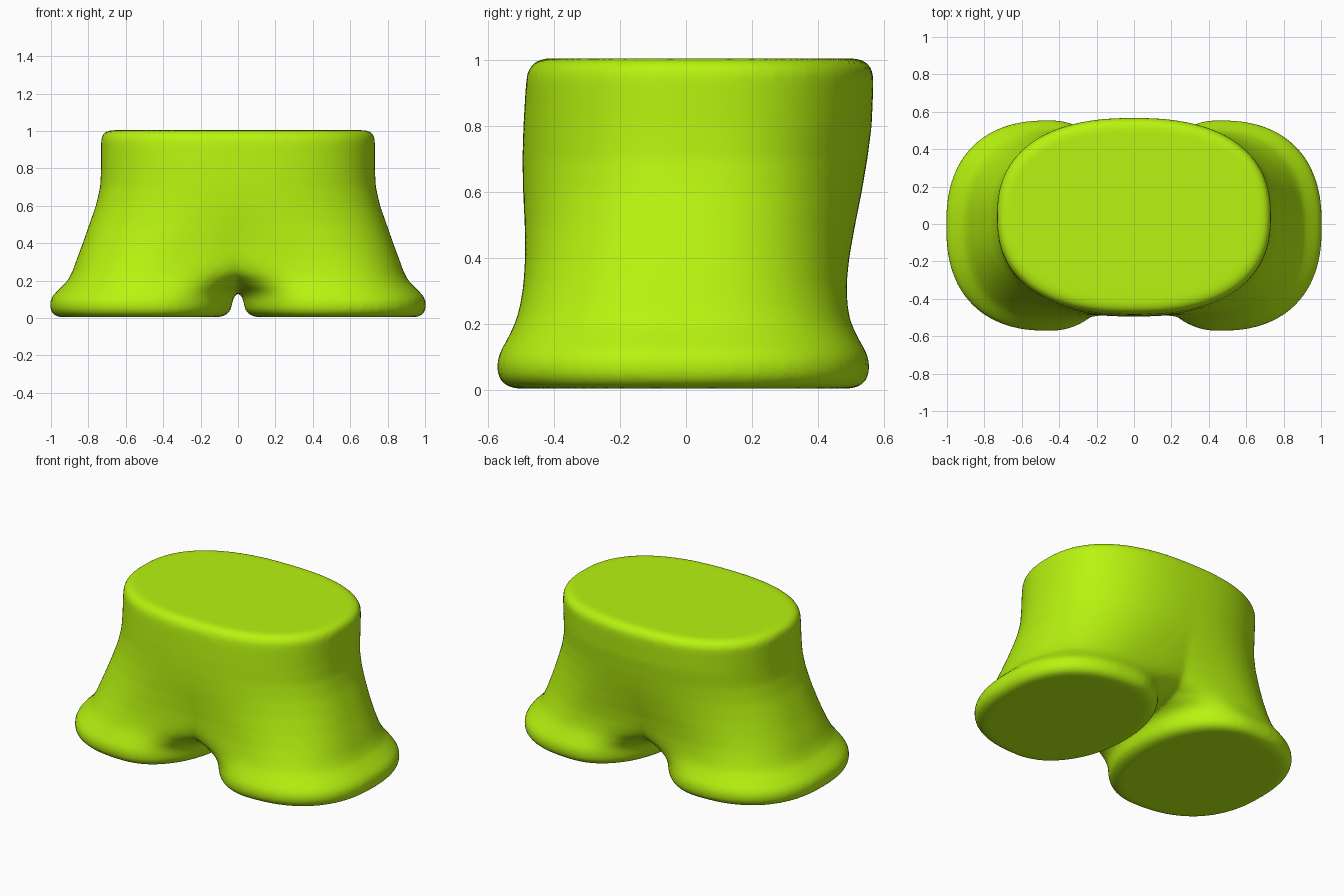
import bpy, bmesh, math

# Trouser leg sections: z, centre x, inner x, outer x, front y, back y, inset
SECTIONS = [
    (0.004, 0.45, 0.060, 0.995, -0.560, 0.545, 0.035),
    (0.022, 0.45, 0.045, 1.000, -0.566, 0.550, 0.008),
    (0.05, 0.45, 0.035, 1.005, -0.572, 0.555, 0),
    (0.09, 0.45, 0.030, 1.005, -0.572, 0.555, 0),
    (0.12, 0.44, 0.020, 0.99, -0.560, 0.543, 0),
    (0.15, 0.43, -0.02, 0.96, -0.543, 0.525, 0),
    (0.20, 0.41, -0.16, 0.91, -0.518, 0.500, 0),
    (0.25, 0.38, -0.40, 0.885, -0.503, 0.489, 0),
    (0.32, 0.31, -0.65, 0.86, -0.492, 0.486, 0),
    (0.40, 0.23, -0.72, 0.83, -0.487, 0.494, 0),
    (0.50, 0.12, -0.74, 0.795, -0.488, 0.512, 0),
    (0.60, 0.04, -0.75, 0.76, -0.493, 0.532, 0),
    (0.70, 0.0, -0.737, 0.737, -0.495, 0.549, 0),
    (0.80, 0.0, -0.732, 0.732, -0.492, 0.562, 0),
    (0.92, 0.0, -0.732, 0.732, -0.485, 0.567, 0),
    (0.96, 0.0, -0.732, 0.732, -0.480, 0.567, 0),
    (0.988, 0.0, -0.730, 0.730, -0.475, 0.563, 0.01),
    (1.004, 0.0, -0.725, 0.725, -0.470, 0.558, 0.035),
]
N = 96


def power(v, e):
    return math.copysign(abs(v) ** e, v)


def section_ring(bm, z, cx, xin, xout, front, back, inset):
    cy = (front + back) / 2
    ry = (back - front) / 2 - inset
    ring = []
    for i in range(N):
        t = 2 * math.pi * i / N
        c, s = math.cos(t), math.sin(t)
        # Fuller outside, rounder inside of the leg
        n = 2.4 if c > 0 or cx < 0.05 else 2.1
        rx = (xout - cx if c > 0 else cx - xin) - inset
        ring.append(bm.verts.new((cx + rx * power(c, 2 / n),
                                  cy + ry * power(s, 2 / n), z)))
    return ring


# Loft one leg up to the waist
bm = bmesh.new()
rings = [section_ring(bm, *s) for s in SECTIONS]
for a, b in zip(rings, rings[1:]):
    for i in range(N):
        j = (i + 1) % N
        bm.faces.new((a[i], a[j], b[j], b[i]))
bm.faces.new(rings[0][::-1])
bm.faces.new(rings[-1])
mesh = bpy.data.meshes.new("trousers")
bm.to_mesh(mesh)
bm.free()
trousers = bpy.data.objects.new("trousers", mesh)
bpy.context.collection.objects.link(trousers)

# Mirror the leg, cutting the overlap on the centre line
mirror = trousers.modifiers.new("mirror", "MIRROR")
mirror.use_bisect_axis[0] = True
mirror.use_clip = True
mirror.merge_threshold = 0.001

# Fuse the halves and soften the crotch and hems
remesh = trousers.modifiers.new("fuse", "REMESH")
remesh.mode = "VOXEL"
remesh.voxel_size = 0.016
remesh.use_smooth_shade = True
soften = trousers.modifiers.new("soften", "SMOOTH")
soften.factor = 0.5
soften.iterations = 8

# Lime cloth
lime = bpy.data.materials.new("lime_cloth")
lime.diffuse_color = (0.48, 0.9, 0.005, 1)
mesh.materials.append(lime)
for p in mesh.polygons:
    p.use_smooth = True
